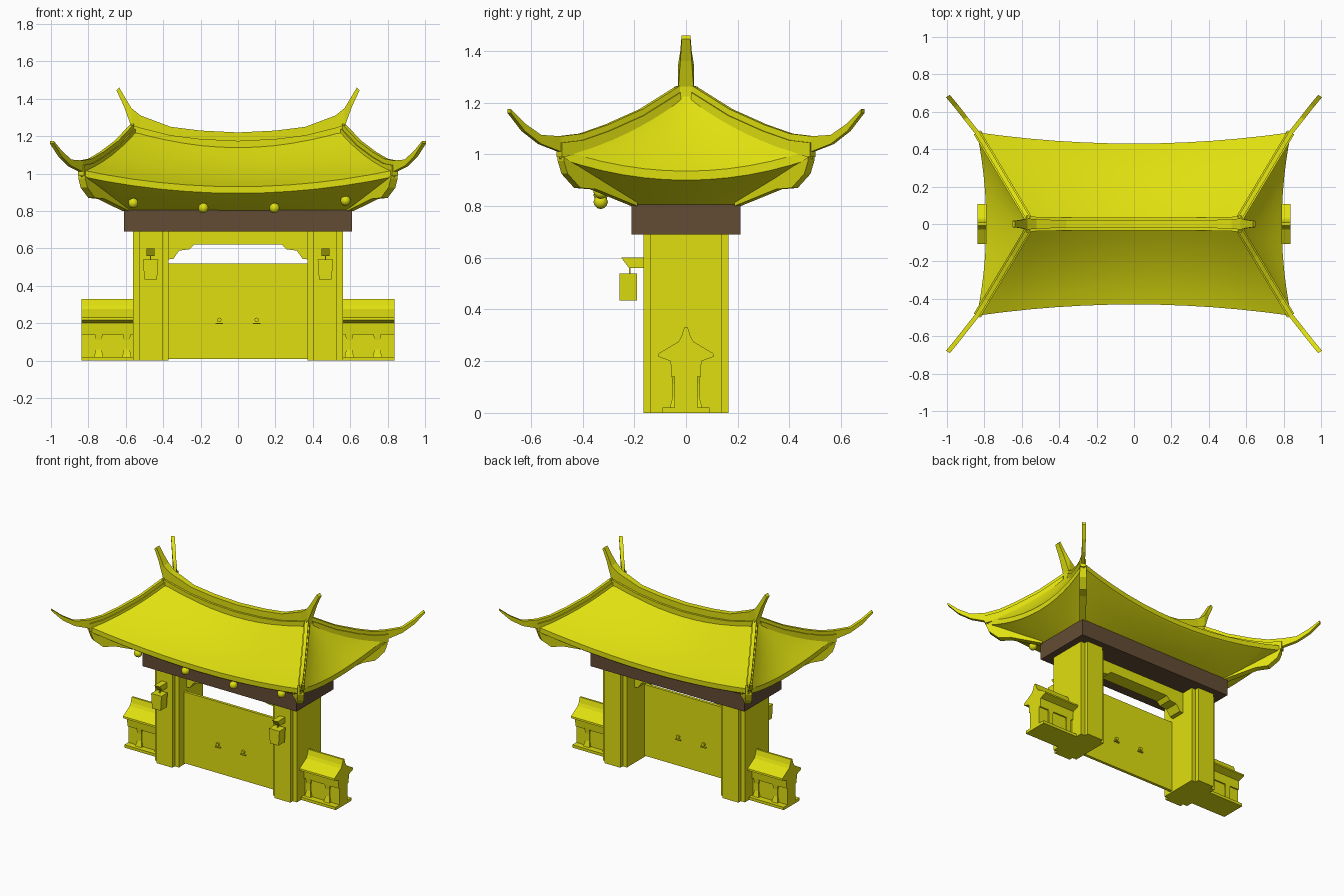
import bpy, bmesh, math
from mathutils import Matrix

if "Cube" in bpy.data.objects:
    bpy.data.objects.remove(bpy.data.objects["Cube"])


def material(name, rgb):
    m = bpy.data.materials.new(name)
    m.diffuse_color = (*rgb, 1)
    m.use_nodes = True
    m.node_tree.nodes["Principled BSDF"].inputs["Base Color"].default_value = m.diffuse_color
    return m


YELLOW = material("yellow", (0.74, 0.74, 0.005))
BROWN = material("brown", (0.125, 0.072, 0.034))


def finish(name, bm, mat=YELLOW, smooth=False):
    bmesh.ops.recalc_face_normals(bm, faces=bm.faces)
    me = bpy.data.meshes.new(name)
    bm.to_mesh(me)
    bm.free()
    me.materials.append(mat)
    if smooth:
        for p in me.polygons:
            p.use_smooth = True
        me.set_sharp_from_angle(angle=math.radians(30))
    ob = bpy.data.objects.new(name, me)
    bpy.context.collection.objects.link(ob)
    return ob


def loft(name, rings, mat=YELLOW, smooth=False, cap=True):
    """Join closed rings of equal length into a skin."""
    bm = bmesh.new()
    vs = [[bm.verts.new(p) for p in r] for r in rings]
    n = len(rings[0])
    for a, b in zip(vs, vs[1:]):
        for i in range(n):
            j = (i + 1) % n
            bm.faces.new((a[i], a[j], b[j], b[i]))
    if cap:
        bm.faces.new(vs[0])
        bm.faces.new(vs[-1])
    return finish(name, bm, mat, smooth)


def box(name, x, y, z, mat=YELLOW):
    loft(name, [[(x[0], y[0], h), (x[1], y[0], h), (x[1], y[1], h), (x[0], y[1], h)]
                for h in z], mat)


def prism_x(name, yz, x0, x1):
    loft(name, [[(x, y, z) for y, z in yz] for x in (x0, x1)])


def prism_y(name, xz, y0, y1):
    loft(name, [[(x, y, z) for x, z in xz] for y in (y0, y1)])


# Gate pillars with notched corners
for s in (-1, 1):
    c = 0.467 * s
    a, b, d, e = 0.063, 0.095, 0.137, 0.165
    plan = [(-a, -e), (a, -e), (a, -d), (b, -d), (b, d), (a, d),
            (a, e), (-a, e), (-a, d), (-b, d), (-b, -d), (-a, -d)]
    loft("pillar", [[(c + x, y, z) for x, y in plan] for z in (0, 0.7)])

# Door, knockers on both sides, stepped valance, brown beam
box("door", (-0.38, 0.38), (-0.08, -0.06), (0.01, 0.52))
for s in (-1, 1):
    for y in (-0.083, -0.057):
        bm = bmesh.new()
        bmesh.ops.create_cone(bm, cap_ends=True, segments=8, radius1=0.012, radius2=0.012,
                              depth=0.02, matrix=Matrix.Translation((0.1 * s, y, 0.218))
                              @ Matrix.Rotation(math.pi / 2, 4, 'X'))
        finish("door_knob", bm)
        box("door_knocker_bar", (0.1 * s - 0.02, 0.1 * s + 0.02), (y - 0.008, y + 0.008),
            (0.195, 0.202))

edge = [(0.235, 0.62), (0.26, 0.595), (0.315, 0.588), (0.345, 0.545), (0.38, 0.54), (0.38, 0.7)]
prism_y("valance", edge + [(-x, z) for x, z in reversed(edge)], -0.05, 0.05)
box("beam", (-0.61, 0.61), (-0.21, 0.21), (0.69, 0.806), BROWN)

# Curved roof: perimeter points carry a ridge, an eave and a beam position
N = 12
ridge, eave, foot = [], [], []
for turn in (1, -1):
    for k in range(N):                       # long slope
        u = 2 * k / N - 1
        ridge.append((turn * 0.565 * u, -0.02 * turn, 1.15 + 0.09 * u * u))
        eave.append((turn * 0.84 * u, -turn * (0.43 + 0.06 * u * u), 0.93 + 0.09 * u * u))
        foot.append((turn * 0.6 * u, -0.2 * turn, 0.80))
    for k in range(N):                       # end slope
        s = 2 * k / N - 1
        ridge.append((turn * 0.565, turn * 0.02 * s, 1.24))
        eave.append((turn * (0.79 + 0.05 * s * s), turn * 0.49 * s, 0.935 + 0.085 * s * s))
        foot.append((turn * 0.6, turn * 0.2 * s, 0.80))

rings = []
for k in range(7):
    v = k / 6
    rings.append([(p[0] + (q[0] - p[0]) * v, p[1] + (q[1] - p[1]) * v,
                   p[2] + (q[2] - p[2]) * v - 0.1 * v * (1 - v))
                  for p, q in zip(ridge, eave)])
rings.append([(x, y, z - 0.035) for x, y, z in eave])
rings.append([(x * 0.975, y * 0.975, z - 0.045) for x, y, z in eave])
rings.append(foot)
loft("roof", rings, smooth=True, cap=False)


# Ridge beam with upswept horns, on a wider base
def ridge_loft(name, half):
    rows = [(-a, b, -c, d, w) for a, b, c, d, w in reversed(half[1:])] + half
    loft(name, [[(a, -w, b), (a, w, b), (c, w, d), (c, -w, d)] for a, b, c, d, w in rows])


ridge_loft("ridge", [(0, 1.22, 0, 1.15, 0.02), (0.2, 1.23, 0.2, 1.16, 0.02),
                     (0.36, 1.25, 0.36, 1.185, 0.02), (0.52, 1.31, 0.52, 1.225, 0.025),
                     (0.57, 1.35, 0.57, 1.25, 0.03), (0.60, 1.40, 0.61, 1.36, 0.022),
                     (0.635, 1.46, 0.65, 1.445, 0.017)])
ridge_loft("ridge_base", [(0, 1.175, 0, 1.13, 0.035), (0.2, 1.185, 0.2, 1.145, 0.035),
                          (0.36, 1.205, 0.36, 1.165, 0.035), (0.52, 1.245, 0.52, 1.20, 0.038),
                          (0.575, 1.262, 0.575, 1.21, 0.045)])

# Hip ribs sweeping out past the corners, with wider bases and corner rafters below
HIP = [(0.565, 0.03, 1.265, 1.20), (0.65, 0.173, 1.175, 1.12), (0.73, 0.307, 1.115, 1.06),
       (0.79, 0.407, 1.08, 1.02), (0.84, 0.49, 1.07, 1.01), (0.90, 0.566, 1.075, 1.04),
       (0.95, 0.63, 1.12, 1.09), (0.995, 0.684, 1.175, 1.16)]
RAFTER = [(0, 0.86, 0.80), (0.55, 0.93, 0.865), (0.76, 0.95, 0.87), (0.93, 0.98, 0.925),
          (0.98, 0.99, 0.975)]


def plank(name, rows, w, sx, sy):
    """Vertical plank along a diagonal path of (x, y, top, bottom) rows."""
    dx, dy = 0.83 * w, 0.55 * w
    loft(name, [[(sx * (x + dx), sy * (y - dy), t), (sx * (x - dx), sy * (y + dy), t),
                 (sx * (x - dx), sy * (y + dy), b), (sx * (x + dx), sy * (y - dy), b)]
                for x, y, t, b in rows])


for sx in (-1, 1):
    for sy in (-1, 1):
        plank("hip_rib", HIP, 0.012, sx, sy)
        plank("hip_rib_base", [(x, y, t - 0.025, t - 0.08) for x, y, t, b in HIP[:5]],
              0.02, sx, sy)
        plank("corner_rafter", [(0.6 + 0.24 * t, 0.2 + 0.29 * t, a, b) for t, a, b in RAFTER],
              0.022, sx, sy)

# Round ornaments under the front eave
for x, z in ((-0.56, 0.842), (-0.185, 0.816), (0.195, 0.816), (0.575, 0.855)):
    bm = bmesh.new()
    bmesh.ops.create_icosphere(bm, subdivisions=2, radius=0.028,
                               matrix=Matrix.Translation((x, -0.33, z)))
    finish("eave_ball", bm, smooth=True)

# Hanging lanterns on wedge brackets
for s in (-1, 1):
    c = 0.467 * s
    prism_x("lantern_bracket", [(-0.16, 0.60), (-0.25, 0.60), (-0.22, 0.56), (-0.16, 0.56)],
            c - 0.021, c + 0.021)
    box("lantern_rod", (c - 0.003, c + 0.003), (-0.22, -0.214), (0.53, 0.57))
    loft("lantern", [[(c - w, -0.223 - d, z), (c + w, -0.223 - d, z),
                      (c + w, -0.223 + d, z), (c - w, -0.223 + d, z)]
                     for z, w, d in ((0.435, 0.034, 0.034), (0.54, 0.041, 0.034))])

# Low side walls: plinth, recessed panel, flared posts and tiled cap
cap = [(0.055, 0.14), (0.06, 0.20), (0.108, 0.218), (0.106, 0.23), (0.03, 0.275),
       (0.018, 0.295), (0.007, 0.33)]
for s in (-1, 1):
    span = (0.5 * s, 0.837 * s)
    box("wall_plinth", (0.47 * s, 0.837 * s), (-0.09, 0.09), (0, 0.02))
    box("wall_panel", span, (-0.045, 0.045), (0.01, 0.15))
    prism_x("wall_cap", cap + [(-y, z) for y, z in reversed(cap)], *span)
    for c in (0.745, 0.595):
        loft("wall_post", [[(c * s - w, -d, z), (c * s + w, -d, z),
                            (c * s + w, d, z), (c * s - w, d, z)]
                           for z, w, d in ((0.015, 0.024, 0.065), (0.03, 0.022, 0.06),
                                           (0.06, 0.016, 0.052), (0.11, 0.016, 0.052),
                                           (0.145, 0.022, 0.056))])
